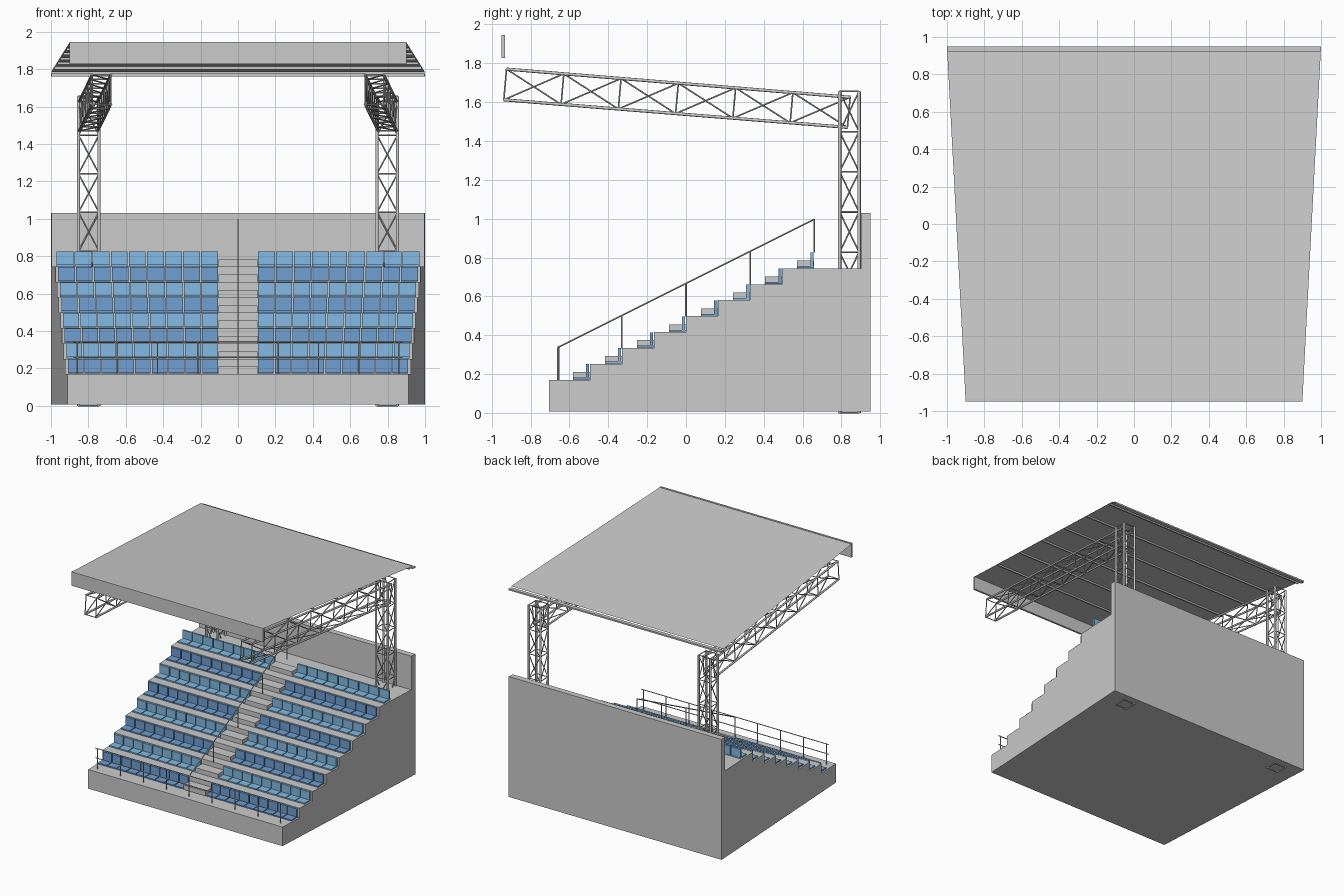
import bpy, bmesh
from mathutils import Vector, Matrix

if "Cube" in bpy.data.objects:
    bpy.data.objects.remove(bpy.data.objects["Cube"])

ROWS, RISE, RUN = 8, 0.082, 0.165


def half_width(y):
    return 0.9 + (y + 0.95) * 0.0526


def tread(i):
    return 0.17 + RISE * i


def riser(i):
    return -0.495 + RUN * i


def finish(bm, name, color=None, mirror=False, smooth=False):
    bmesh.ops.recalc_face_normals(bm, faces=bm.faces)
    me = bpy.data.meshes.new(name)
    bm.to_mesh(me)
    bm.free()
    ob = bpy.data.objects.new(name, me)
    bpy.context.collection.objects.link(ob)
    if color:
        mat = bpy.data.materials.get(str(color)) or bpy.data.materials.new(str(color))
        mat.diffuse_color = (*color, 1)
        mat.use_nodes = True
        mat.node_tree.nodes["Principled BSDF"].inputs["Base Color"].default_value = mat.diffuse_color
        me.materials.append(mat)
    if mirror:
        ob.modifiers.new("mirror", 'MIRROR')
    if smooth:
        for p in me.polygons:
            p.use_smooth = len(p.vertices) == 4
    return ob


def prism(bm, profile, closed=True, caps=True):
    """Sweep a y-z profile across the tapered width of the stand."""
    left = [bm.verts.new((-half_width(y), y, z)) for y, z in profile]
    right = [bm.verts.new((half_width(y), y, z)) for y, z in profile]
    n = len(profile)
    for i in range(n if closed else n - 1):
        j = (i + 1) % n
        bm.faces.new((left[i], left[j], right[j], right[i]))
    if closed and caps:
        bm.faces.new(left)
        bm.faces.new(right)


def box(bm, x0, x1, y0, y1, z0, z1):
    m = Matrix.Translation(((x0 + x1) / 2, (y0 + y1) / 2, (z0 + z1) / 2))
    m = m @ Matrix.Diagonal((x1 - x0, y1 - y0, z1 - z0, 1))
    bmesh.ops.create_cube(bm, size=1, matrix=m)


def rod(bm, a, b, r, sides=6):
    a, b = Vector(a), Vector(b)
    d = b - a
    m = Matrix.Translation((a + b) / 2) @ d.to_track_quat('Z', 'Y').to_matrix().to_4x4()
    bmesh.ops.create_cone(bm, cap_ends=True, segments=sides, radius1=r, radius2=r,
                          depth=d.length, matrix=m)


def truss(bm, start, end, bays, r_chord=0.009, r_brace=0.004):
    """Box truss between two rings of four corners."""
    start, end = [Vector(p) for p in start], [Vector(p) for p in end]
    rings = [[s.lerp(e, k / bays) for s, e in zip(start, end)] for k in range(bays + 1)]
    for s, e in zip(start, end):
        rod(bm, s, e, r_chord, 8)
    for k, ring in enumerate(rings):
        for c in range(4):
            d = (c + 1) % 4
            rod(bm, ring[c], ring[d], r_brace)
            if k < bays:
                rod(bm, ring[c], rings[k + 1][d], r_brace)


# Stepped concrete stand
profile = [(-0.706, 0.008), (-0.706, tread(0))]
for i in range(ROWS - 1):
    profile += [(riser(i), tread(i)), (riser(i), tread(i + 1))]
profile += [(0.9, tread(7)), (0.9, 1.03), (0.95, 1.03), (0.95, 0.008)]
bm = bmesh.new()
prism(bm, profile)
finish(bm, "stepped_stand")

# Aisle half steps
bm = bmesh.new()
for i in range(ROWS):
    box(bm, -0.105, 0.105, riser(i) - 0.088, riser(i), tread(i), tread(i) + 0.04)
finish(bm, "aisle_steps")

# Seats: nine each side per row, colours alternating
for i in range(ROWS):
    bm = bmesh.new()
    y, z = riser(i), tread(i)
    pitch = (half_width(y) - 0.01 - 0.105) / 9
    for k in range(9):
        x0 = 0.107 + k * pitch
        x1 = x0 + pitch * 0.93
        box(bm, x0, x1, y - 0.088, y - 0.002, z + 0.002, z + 0.012)
        box(bm, x0, x1, y - 0.02, y - 0.004, z + 0.002, z + 0.081)
    color = (0.23, 0.5, 0.78) if i % 2 else (0.16, 0.35, 0.65)
    finish(bm, f"seat_row_{i + 1}", color, mirror=True)

# Front guard rail
bm = bmesh.new()
for z in (0.26, 0.342):
    rod(bm, (-0.88, -0.655, z), (0.88, -0.655, z), 0.004)
for k in range(9):
    x = -0.86 + k * 0.215
    rod(bm, (x, -0.655, tread(0)), (x, -0.655, 0.342), 0.004)
finish(bm, "front_rail", smooth=True)

# Sloped handrail up the aisle
bm = bmesh.new()
rod(bm, (0, -0.66, 0.337), (0, 0.66, 0.997), 0.004)
for k in range(5):
    y = -0.66 + 0.33 * k
    top = 0.337 + 0.165 * k
    rod(bm, (0, y, top - 0.17), (0, y, top), 0.004)
finish(bm, "aisle_handrail", smooth=True)

# Lattice columns running down to the ground
offsets = [(-1, -1), (1, -1), (1, 1), (-1, 1)]
bm = bmesh.new()
ring = [(0.798 + 0.055 * a, 0.841 + 0.05 * b) for a, b in offsets]
truss(bm, [(x, y, 0) for x, y in ring], [(x, y, 1.655) for x, y in ring], 8)
finish(bm, "lattice_column", mirror=True, smooth=True)

# Sloped lattice roof beams, closing in towards the front
bm = bmesh.new()
front = [(0.73 + 0.05 * a, -0.938 if b < 0 else -0.924, 1.612 if b < 0 else 1.77) for a, b in offsets]
back = [(0.80 + 0.05 * a, 0.831 if b < 0 else 0.845, 1.47 if b < 0 else 1.625) for a, b in offsets]
truss(bm, front, back, 6, 0.008)
finish(bm, "roof_beam", mirror=True, smooth=True)


# Thin roof sheet
def roof_z(y):
    return 1.944 - (y + 0.95) * 0.084


bm = bmesh.new()
prism(bm, [(-0.94, roof_z(-0.94)), (0.922, roof_z(0.922))], closed=False)
finish(bm, "roof_sheet")

# Purlins under the roof, and rear gutter
bm = bmesh.new()
for k in range(6):
    y = -0.62 + k * 0.3
    z = roof_z(y) - 0.002
    prism(bm, [(y - 0.006, z), (y + 0.006, z), (y + 0.006, z - 0.014), (y - 0.006, z - 0.014)], caps=False)
finish(bm, "roof_purlins")
bm = bmesh.new()
prism(bm, [(0.918, 1.775), (0.95, 1.775), (0.95, 1.762), (0.918, 1.762)], caps=False)
finish(bm, "rear_gutter")

# Front fascia panel
bm = bmesh.new()
box(bm, -0.9, 0.9, -0.95, -0.933, 1.828, 1.946)
finish(bm, "roof_fascia")
